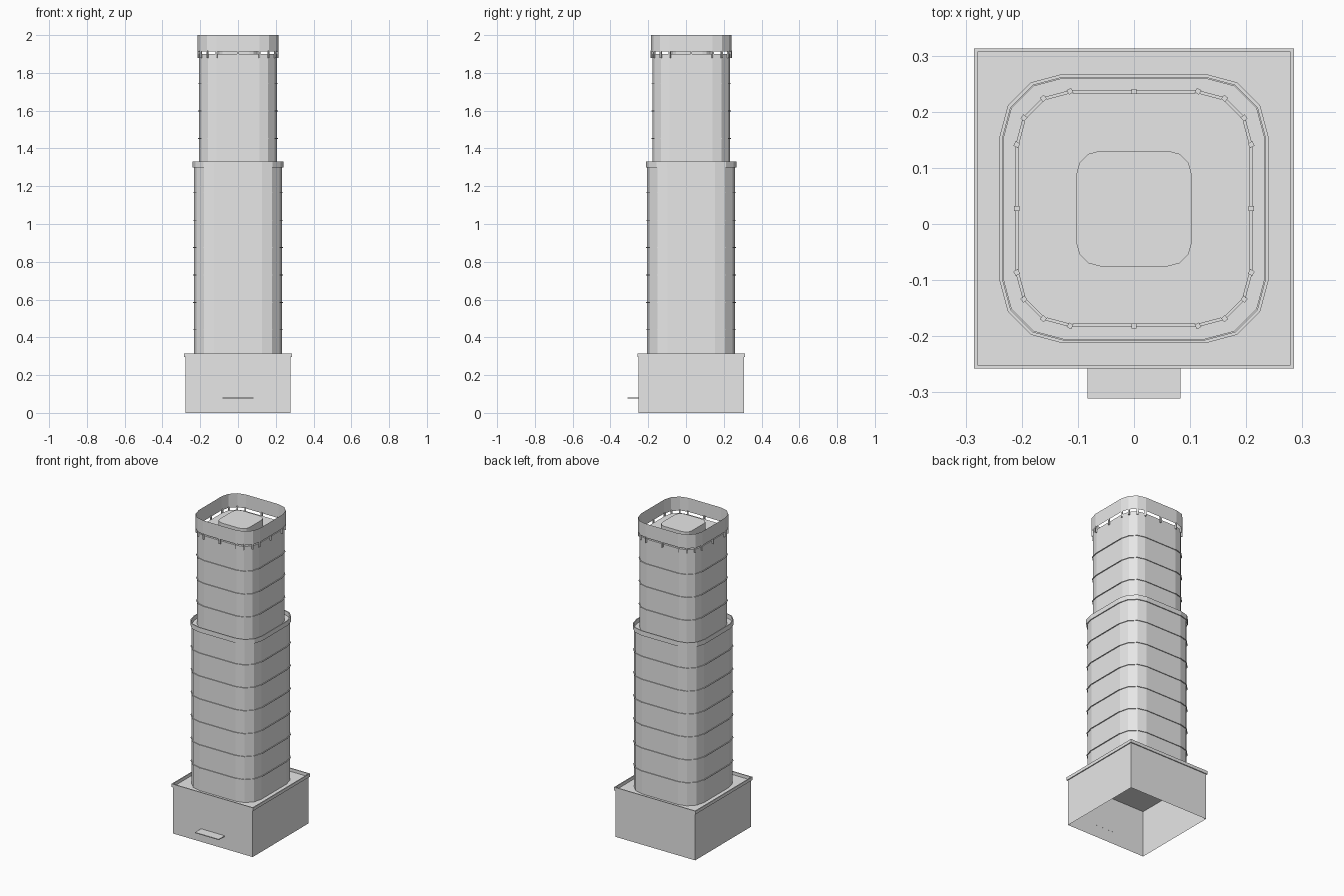
import bpy, bmesh, math
from mathutils import Vector

if "Cube" in bpy.data.objects:
    bpy.data.objects.remove(bpy.data.objects["Cube"], do_unlink=True)

CY = 0.0275  # tower axis sits slightly behind the origin

grey = bpy.data.materials.new("light_grey")
grey.use_nodes = True
grey.diffuse_color = (0.8, 0.8, 0.8, 1)
grey.node_tree.nodes["Principled BSDF"].inputs["Base Color"].default_value = (0.8, 0.8, 0.8, 1)


def outline(half, radius):
    """Square outline, each corner rounded with three flat segments."""
    if radius == 0:
        return [Vector((sx * half, sy * half + CY, 0))
                for sx, sy in ((1, 1), (-1, 1), (-1, -1), (1, -1))]
    points = []
    for corner in range(4):
        mid = math.radians(45 + 90 * corner)
        reach = (half - radius) * math.sqrt(2)
        for step in range(4):
            a = math.radians(90 * corner + 30 * step)
            points.append(Vector((reach * math.cos(mid) + radius * math.cos(a),
                                  reach * math.sin(mid) + radius * math.sin(a) + CY, 0)))
    return points


def finish(bm, name):
    mesh = bpy.data.meshes.new(name)
    bm.to_mesh(mesh)
    bm.free()
    mesh.materials.append(grey)
    obj = bpy.data.objects.new(name, mesh)
    bpy.context.collection.objects.link(obj)
    return obj


def loft(name, sections, cap_top=False, closed=False):
    """Skin a stack of (half, radius, z) outlines."""
    bm = bmesh.new()
    loops = [[bm.verts.new(p + Vector((0, 0, z))) for p in outline(h, r)]
             for h, r, z in sections]
    pairs = list(zip(loops, loops[1:]))
    if closed:
        pairs.append((loops[-1], loops[0]))
    for low, high in pairs:
        n = len(low)
        for i in range(n):
            j = (i + 1) % n
            bm.faces.new((low[i], low[j], high[j], high[i]))
    if cap_top:
        bm.faces.new(loops[-1])
    return finish(bm, name)


def block(name, half, radius, z0, z1):
    return loft(name, [(half, radius, z0), (half, radius, z1)], cap_top=True)


def ring(name, inner, outer, radius, z0, z1):
    r_in = max(0, radius - (outer - inner))
    return loft(name, [(outer, radius, z0), (outer, radius, z1),
                       (inner, r_in, z1), (inner, r_in, z0)], closed=True)


def box(name, size, centre, turn=0):
    bm = bmesh.new()
    bmesh.ops.create_cube(bm, size=1)
    bmesh.ops.scale(bm, vec=size, verts=bm.verts)
    obj = finish(bm, name)
    obj.location = centre
    obj.rotation_euler.z = turn
    return obj


# Podium, open underneath, with its parapet and entrance canopy
block("podium", 0.279, 0, 0, 0.295)
ring("podium_parapet", 0.279, 0.285, 0, 0.295, 0.315)
box("entrance_canopy", (0.166, 0.06, 0.005), (0, -0.281, 0.08))

# Lower and upper tower shafts
block("lower_tower", 0.233, 0.107, 0.295, 1.305)
ring("lower_tower_parapet", 0.234, 0.24, 0.113, 1.3, 1.33)
block("upper_tower", 0.206, 0.092, 1.305, 1.9)

# Thin ledges at regular floors
for i in range(6):
    z = 0.44 + 0.145 * i
    ring(f"lower_ledge_{i + 1}", 0.231, 0.238, 0.112, z - 0.002, z + 0.002)
for i in range(3):
    z = 1.453 + 0.145 * i
    ring(f"upper_ledge_{i + 1}", 0.204, 0.211, 0.097, z - 0.002, z + 0.002)

# Roof plant room and floating crown screen
block("plant_room", 0.103, 0.043, 1.9, 1.955)
loft("crown_screen", [(0.214, 0.1, 1.912), (0.214, 0.1, 2.0)])

# Brackets carrying the crown: at every corner bend and mid-side
spots = outline(0.209, 0.095)
spots += [Vector((0.209 * math.cos(a), 0.209 * math.sin(a) + CY, 0))
          for a in (k * math.pi / 2 for k in range(4))]
for i, p in enumerate(spots):
    turn = math.atan2(p.y - CY, p.x)
    box(f"crown_bracket_{i + 1}", (0.009, 0.009, 0.038), (p.x, p.y, 1.899), turn)
